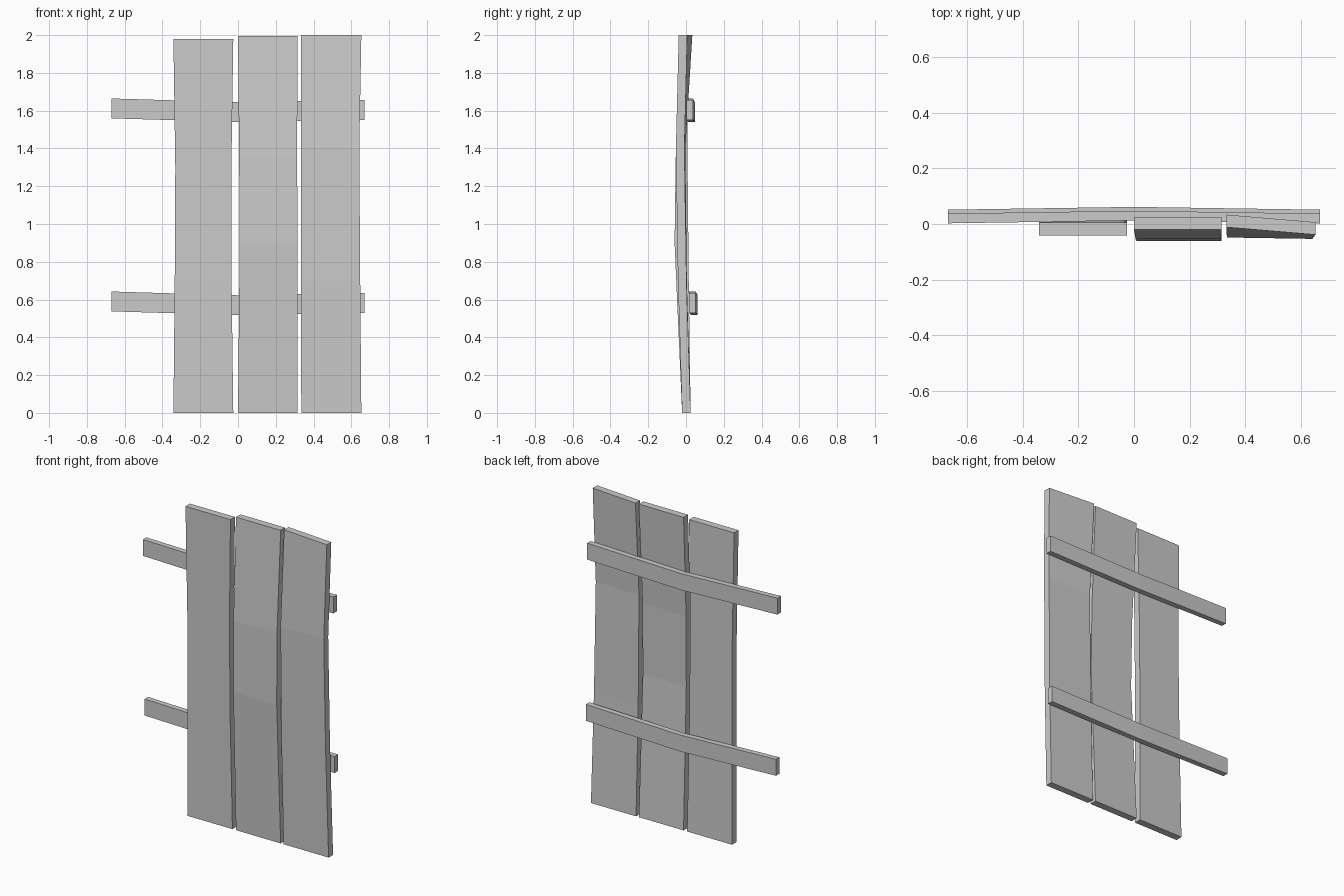
import bpy

if "Cube" in bpy.data.objects:
    bpy.data.objects.remove(bpy.data.objects["Cube"])


def loft(name, rings):
    """Closed solid from a row of four-cornered sections."""
    verts = [v for r in rings for v in r]
    n = len(rings)
    faces = [(0, 1, 2, 3), tuple(4 * (n - 1) + k for k in (3, 2, 1, 0))]
    for i in range(n - 1):
        for k in range(4):
            a, b = 4 * i + k, 4 * i + (k + 1) % 4
            faces.append((a, a + 4, b + 4, b))
    mesh = bpy.data.meshes.new(name)
    mesh.from_pydata(verts, [], faces)
    mesh.update()
    obj = bpy.data.objects.new(name, mesh)
    bpy.context.collection.objects.link(obj)
    return obj


def plank(name, stations, t=0.0225):
    # station: z, left x, right x, left centre y, right centre y
    loft(name, [[(l, yl - t, z), (l, yl + t, z), (r, yr + t, z), (r, yr - t, z)]
                for z, l, r, yl, yr in stations])


def rail(name, y, z, t=0.0175, h=0.0525):
    # bowed backwards and sagging in the middle
    path = [(-0.67, 0.0, 0.02), (0.0, 0.01, 0.0), (0.67, 0.0, 0.012)]
    loft(name, [[(x, y + dy - t, z + dz - h), (x, y + dy - t, z + dz + h),
                 (x, y + dy + t, z + dz + h), (x, y + dy + t, z + dz - h)]
                for x, dy, dz in path])


# Upright boards, each slightly warped
plank("left_plank", [
    (0.0, -0.342, -0.025, 0.002, 0.002),
    (0.7, -0.335, -0.034, -0.008, -0.008),
    (1.3, -0.332, -0.035, -0.014, -0.014),
    (1.98, -0.342, -0.025, -0.018, -0.018)])
plank("middle_plank", [
    (0.0, 0.0, 0.315, 0.002, 0.002),
    (0.9, 0.009, 0.315, -0.038, -0.038),
    (1.35, 0.006, 0.313, -0.032, -0.032),
    (1.995, 0.0, 0.315, 0.002, 0.002)])
plank("right_plank", [
    (0.0, 0.335, 0.653, 0.002, 0.002),
    (0.7, 0.334, 0.647, -0.018, -0.02),
    (1.4, 0.334, 0.642, -0.026, -0.031),
    (2.0, 0.333, 0.653, 0.011, -0.016)])

# Crossbars behind the boards
rail("upper_rail", 0.02, 1.592)
rail("lower_rail", 0.034, 0.57)
